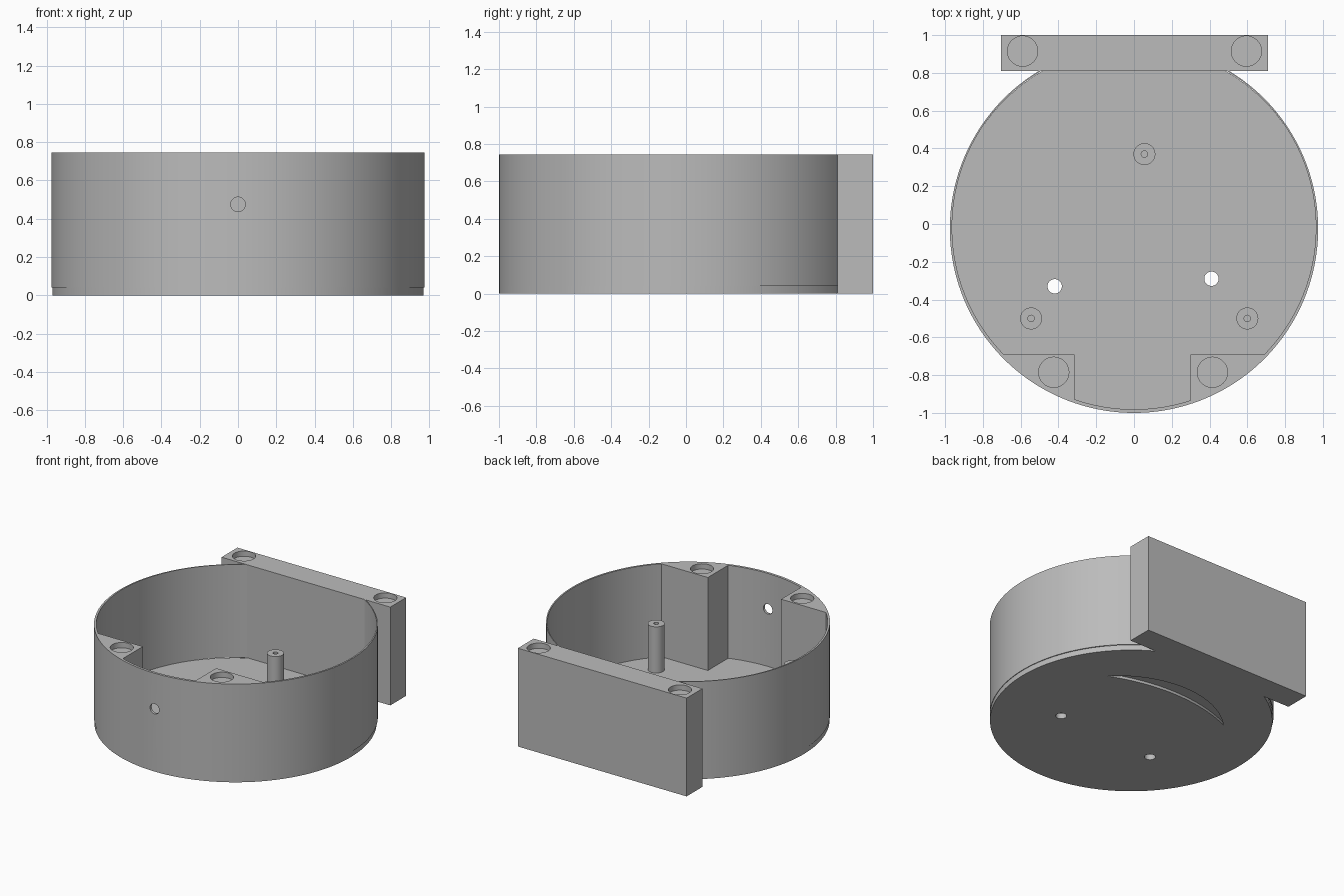
import bpy
from math import asin, cos, sin, pi

if "Cube" in bpy.data.objects:
    bpy.data.objects.remove(bpy.data.objects["Cube"])

TOP, FLOOR, BACK = 0.745, 0.04, 0.81

grey = bpy.data.materials.new("plain_grey")
grey.use_nodes = True
colour = (0.5, 0.5, 0.5, 1)
grey.diffuse_color = colour
grey.node_tree.nodes["Principled BSDF"].inputs["Base Color"].default_value = colour


def arc(cy, r, a0, a1, n=96):
    """Points on a circle centred at (0, cy)."""
    return [(r * cos(a0 + (a1 - a0) * i / n), cy + r * sin(a0 + (a1 - a0) * i / n))
            for i in range(n + 1)]


def prism(name, pts, z0, z1):
    """Extrude a counter-clockwise outline between two heights."""
    n = len(pts)
    verts = [(x, y, z) for z in (z0, z1) for x, y in pts]
    faces = [tuple(reversed(range(n))), tuple(range(n, 2 * n))]
    faces += [(i, (i + 1) % n, n + (i + 1) % n, n + i) for i in range(n)]
    mesh = bpy.data.meshes.new(name)
    mesh.from_pydata(verts, [], faces)
    mesh.materials.append(grey)
    ob = bpy.data.objects.new(name, mesh)
    bpy.context.collection.objects.link(ob)
    return ob


def rod(name, x, y, r, z0, z1):
    return prism(name, [(x + px, y + py) for px, py in arc(0, r, 0, 2 * pi, 40)[:-1]], z0, z1)


def finish(ob, cutters=()):
    """Subtract the cutters, then smooth the curved walls."""
    bpy.ops.object.select_all(action='DESELECT')
    bpy.context.view_layer.objects.active = ob
    ob.select_set(True)
    for c in cutters:
        c.hide_render = True
        m = ob.modifiers.new("cut", 'BOOLEAN')
        m.operation, m.solver, m.object = 'DIFFERENCE', 'EXACT', c
        bpy.ops.object.modifier_apply(modifier=m.name)
        bpy.data.objects.remove(c)
    bpy.ops.object.shade_smooth_by_angle(angle=pi / 6)


def cut_circle(cy, r):
    """Round outline with its back sliced off flat."""
    a = asin((BACK - cy) / r)
    return arc(cy, r, -pi - a, a, 128)


# Round wall with two solid front corner posts left standing by the cavity
wall = prism("wall", cut_circle(-0.025, 0.975), FLOOR, TOP)
cy, r = -0.018, 0.963
post_y, post_l, post_r = -0.69, -0.315, 0.30
a_post, a_back = asin((post_y - cy) / r), asin((BACK - cy) / r)
cavity = arc(cy, r, a_post, a_back)
x_back = cavity[-1][0]
cavity += [(x_back, BACK + 0.05), (-x_back, BACK + 0.05)]
cavity += arc(cy, r, pi - a_back, pi - a_post)
cavity += [(post_l, post_y)]
cavity += arc(cy, r, -pi / 2 + asin(post_l / r), -pi / 2 + asin(post_r / r), 32)
cavity += [(post_r, post_y)]
cuts = [prism("cavity", cavity, FLOOR - 0.1, TOP + 0.1)]
cuts += [rod("post_hole", x, -0.785, 0.08, TOP - 0.04, TOP + 0.1) for x in (-0.425, 0.415)]

# Small cable hole through the front wall
front_hole = rod("front_hole", 0, 0, 0.038, -0.1, 0.1)
front_hole.rotation_euler.x = pi / 2
front_hole.location = (0, -0.99, 0.475)
bpy.context.view_layer.update()
finish(wall, cuts + [front_hole])

# Floor plate with two through holes and a shallow crescent underneath
floor = prism("floor", cut_circle(-0.03, 0.97), 0, FLOOR)
half, tip_y = 0.525, 0.33


def bow(sag):
    rad = (half * half + sag * sag) / (2 * sag)
    a = asin(half / rad)
    return arc(tip_y + sag - rad, rad, pi / 2 - a, pi / 2 + a, 48)


crescent = prism("crescent", bow(0.22) + bow(0.11)[-2:0:-1], -0.1, 0.02)
cuts = [crescent]
cuts += [rod("floor_hole", x, y, 0.038, -0.1, 0.1) for x, y in ((-0.42, -0.33), (0.41, -0.29))]
finish(floor, cuts)

# Mounting block across the back
block = prism("back_block", [(-0.705, BACK), (0.71, BACK), (0.71, 1), (-0.705, 1)], 0, TOP)
finish(block, [rod("block_hole", x, 0.915, 0.08, TOP - 0.04, TOP + 0.1) for x in (-0.59, 0.595)])

# Screw pillars with pilot holes
for i, (x, y) in enumerate([(0.055, 0.37), (-0.545, -0.5), (0.6, -0.5)]):
    pillar = rod(f"screw_pillar_{i + 1}", x, y, 0.058, FLOOR - 0.01, 0.39)
    finish(pillar, [rod("pilot_hole", x, y, 0.017, 0.2, 0.5)])
